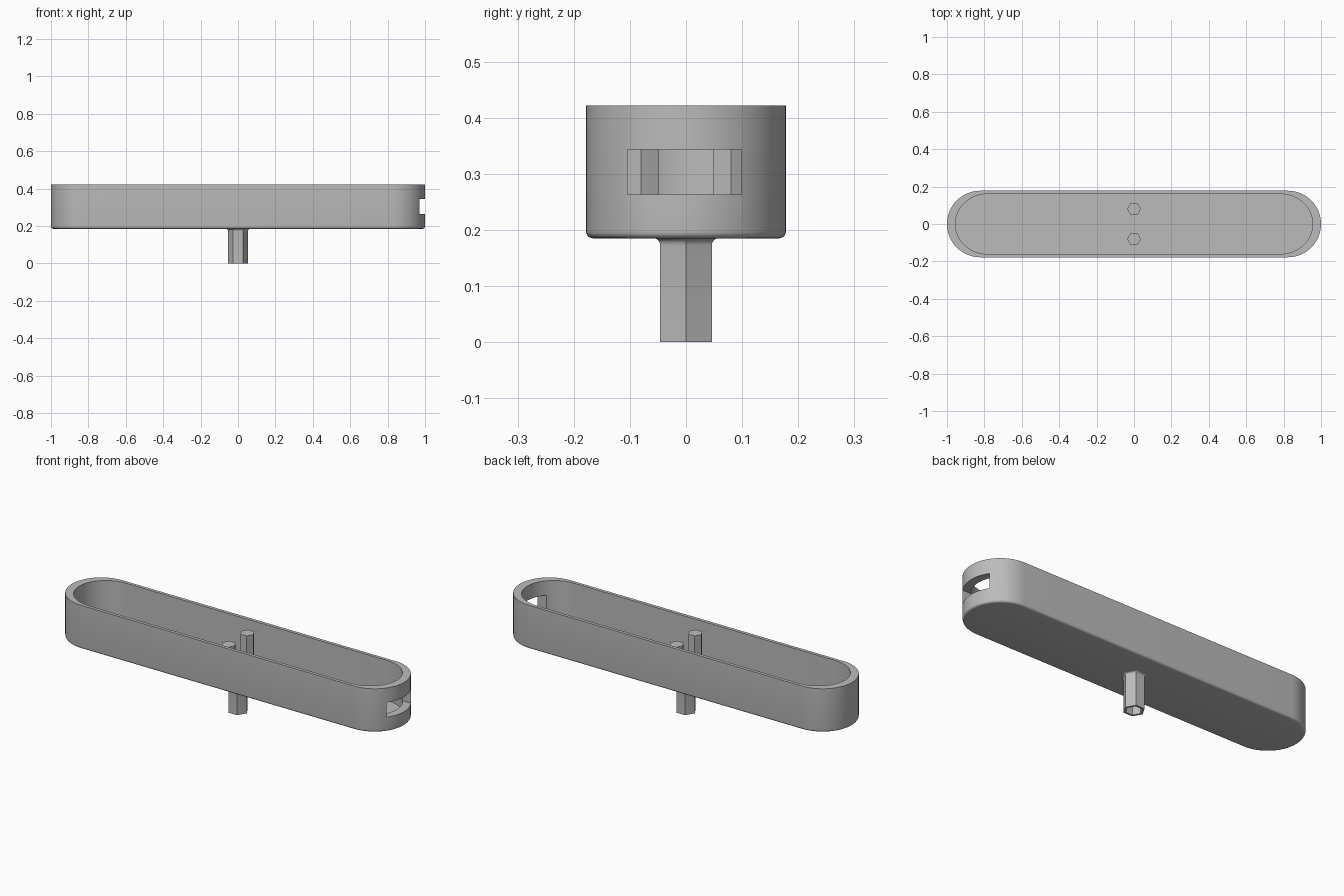
import bpy, bmesh, math

cube = bpy.data.objects.get("Cube")
if cube:
    bpy.data.objects.remove(cube, do_unlink=True)

grey = bpy.data.materials.new("plain grey")
grey.use_nodes = True
grey.diffuse_color = (0.5, 0.5, 0.5, 1)
grey.node_tree.nodes["Principled BSDF"].inputs["Base Color"].default_value = (0.5, 0.5, 0.5, 1)

BOTTOM, TOP, FLOOR = 0.185, 0.422, 0.205
HALF, RADIUS = 0.822, 0.178


def capsule(z, inset=0.0, sx=1.0, sy=1.0, steps=32):
    """Closed stadium outline: two half circles joined by straight sides."""
    points = []
    for side in (1, -1):
        for i in range(steps + 1):
            a = math.pi * (i / steps - 0.5)
            r = RADIUS - inset
            points.append((side * sx * (HALF + r * math.cos(a)),
                           side * sy * r * math.sin(a), z))
    return points


def hexagon(z, r, y=0.0):
    """Six-sided outline with corners on the x axis."""
    return [(r * math.cos(i * math.pi / 3), y + r * math.sin(i * math.pi / 3), z)
            for i in range(6)]


def loft(name, outlines):
    """Skin a stack of outlines and cap both ends."""
    bm = bmesh.new()
    rings = [[bm.verts.new(p) for p in outline] for outline in outlines]
    for low, high in zip(rings, rings[1:]):
        for i in range(len(low)):
            j = (i + 1) % len(low)
            bm.faces.new((low[i], low[j], high[j], high[i]))
    bm.faces.new(rings[0][::-1])
    bm.faces.new(rings[-1])
    bmesh.ops.recalc_face_normals(bm, faces=bm.faces[:])
    mesh = bpy.data.meshes.new(name)
    bm.to_mesh(mesh)
    bm.free()
    mesh.materials.append(grey)
    obj = bpy.data.objects.new(name, mesh)
    bpy.context.collection.objects.link(obj)
    return obj


def activate(obj):
    bpy.ops.object.select_all(action="DESELECT")
    obj.select_set(True)
    bpy.context.view_layer.objects.active = obj


# Tray: rounded bottom edge, straight walls, open cavity with thicker ends
fillet = 0.012
outlines = []
for i in range(6):
    a = math.pi / 2 * i / 5
    outlines.append(capsule(BOTTOM + fillet * (1 - math.sin(a)), fillet * (1 - math.cos(a))))
outlines.reverse()
outlines += [capsule(TOP), capsule(TOP, sx=0.955, sy=0.9),
             capsule(FLOOR, sx=0.955, sy=0.9)]
tray = loft("tray", outlines)

# Slot through the left end wall
bpy.ops.mesh.primitive_cube_add(size=1, location=(0.97, -0.003, 0.303))
cutter = bpy.context.object
cutter.name = "slot_cutter"
cutter.scale = (0.24, 0.203, 0.08)
cutter.hide_render = True
activate(tray)
cut = tray.modifiers.new("slot", "BOOLEAN")
cut.operation = "DIFFERENCE"
cut.solver = "EXACT"
cut.object = cutter
bpy.ops.object.modifier_apply(modifier=cut.name)
bpy.data.objects.remove(cutter, do_unlink=True)
bpy.ops.object.shade_smooth_by_angle(angle=math.radians(35))

# Hollow hexagonal stem, flaring into the tray underside
flare = 0.013
outlines = [hexagon(BOTTOM - 0.01, 0.041), hexagon(0, 0.041), hexagon(0, 0.053)]
for i in range(6):
    a = math.pi / 2 * i / 5
    outlines.append(hexagon(BOTTOM - flare * (1 - math.sin(a)),
                            0.053 + flare * (1 - math.cos(a))))
stem = loft("stem", outlines)
activate(stem)
bpy.ops.object.shade_smooth_by_angle(angle=math.radians(35))

# Pair of hexagonal posts standing on the tray floor
for name, y in (("front_post", -0.08), ("back_post", 0.08)):
    loft(name, [hexagon(FLOOR - 0.005, 0.037, y), hexagon(0.393, 0.037, y)])
